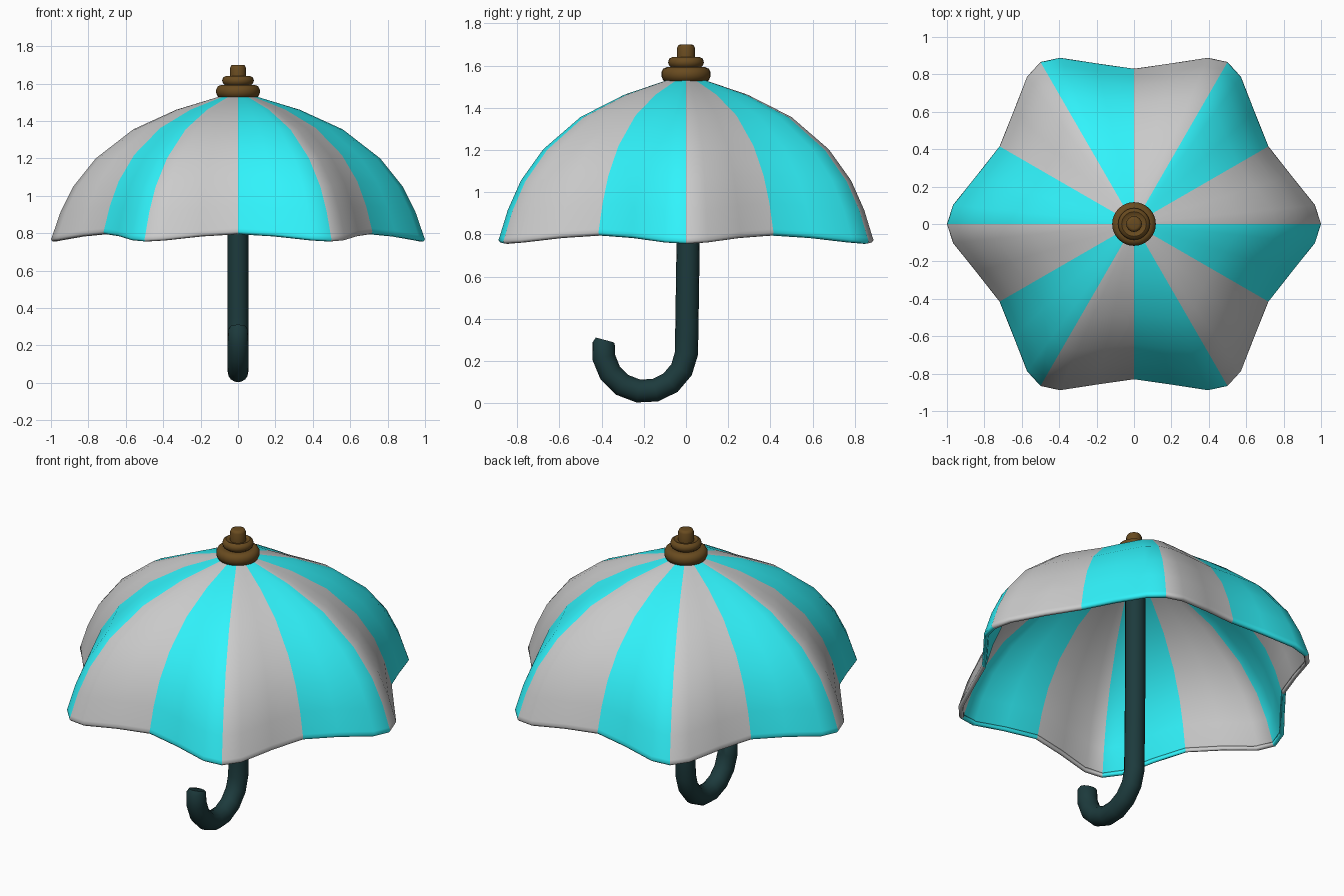
import bpy, bmesh
from math import sin, cos, pi, radians

if "Cube" in bpy.data.objects:
    bpy.data.objects.remove(bpy.data.objects["Cube"])


def material(name, rgb):
    m = bpy.data.materials.new(name)
    m.diffuse_color = (*rgb, 1)
    m.use_nodes = True
    m.node_tree.nodes["Principled BSDF"].inputs["Base Color"].default_value = m.diffuse_color
    return m


def make_object(name, bm, mats, angle=50):
    bmesh.ops.recalc_face_normals(bm, faces=bm.faces)
    me = bpy.data.meshes.new(name)
    bm.to_mesh(me)
    bm.free()
    for m in mats:
        me.materials.append(m)
    ob = bpy.data.objects.new(name, me)
    bpy.context.collection.objects.link(ob)
    bpy.ops.object.select_all(action='DESELECT')
    ob.select_set(True)
    bpy.context.view_layer.objects.active = ob
    bpy.ops.object.shade_smooth_by_angle(angle=radians(angle))
    return ob


def bridge(bm, a, b):
    n = len(a)
    return [bm.faces.new((a[i], a[(i + 1) % n], b[(i + 1) % n], b[i])) for i in range(n)]


grey = material("canopy_grey", (0.52, 0.52, 0.52))
cyan = material("canopy_cyan", (0.03, 0.9, 0.97))
wood = material("finial_brown", (0.14, 0.07, 0.014))
dark = material("handle_dark", (0.012, 0.043, 0.046))

# Canopy: rib profile swept round six lobes, ribs wide and valleys pulled in
rib = [(0.1, 1.53), (0.33, 1.46), (0.56, 1.355), (0.76, 1.2), (0.88, 1.05),
       (0.95, 0.91), (0.993, 0.785), (1.0, 0.767), (0.992, 0.756), (0.975, 0.755)]
half = [(0, 0.0), (6, 0.16), (17, 0.7), (30, 1.0)]      # angle, valley depth
lobe = half + [(60 - a, d) for a, d in half[2:0:-1]]
bm = bmesh.new()
rings = []
for r, z in rib:
    ring = []
    for k in range(6):
        for a, d in lobe:
            t = radians(a + 60 * k)
            rr = r * (1 - 0.17 * d * r ** 0.3)
            ring.append(bm.verts.new((rr * cos(t), rr * sin(t), z + 0.042 * d * r ** 3)))
    rings.append(ring)
apex = bm.verts.new((0, 0, 1.545))
n = len(rings[0])
for i in range(n):
    bm.faces.new((apex, rings[0][i], rings[0][(i + 1) % n])).material_index = (i // 3) % 2
for a, b in zip(rings, rings[1:]):
    for i, f in enumerate(bridge(bm, a, b)):
        f.material_index = (i // 3) % 2
canopy = make_object("canopy", bm, [grey, cyan], 60)
thick = canopy.modifiers.new("thickness", 'SOLIDIFY')
thick.thickness = 0.022
thick.offset = -1

# Handle: straight pole running into a hook with a rounded tip, swept as a tube
path = [(0.012, 1.52, 0.055), (0.01, 0.75, 0.055), (0.004, 0.35, 0.055)]
path += [(-0.195 + 0.198 * cos(t), 0.253 + 0.198 * sin(t), 0.055)
         for t in [-radians(5 + 23.5 * i) for i in range(8)]]
path += [(-0.391, 0.285, 0.053), (-0.387, 0.3, 0.042)]
bm = bmesh.new()
rings = []
for i, (y, z, r) in enumerate(path):
    p, q = path[max(i - 1, 0)], path[min(i + 1, len(path) - 1)]
    dy, dz = q[0] - p[0], q[1] - p[1]
    ln = (dy * dy + dz * dz) ** 0.5
    ny, nz = -dz / ln, dy / ln
    rings.append([bm.verts.new((r * cos(t), y + ny * r * sin(t), z + nz * r * sin(t)))
                  for t in [2 * pi * j / 16 for j in range(16)]])
for a, b in zip(rings, rings[1:]):
    bridge(bm, a, b)
bm.faces.new(rings[0])
bm.faces.new(rings[-1])
make_object("handle", bm, [dark])

# Finial: stepped, rounded turning on top
prof = [(0.09, 1.522), (0.108, 1.53), (0.117, 1.55), (0.117, 1.568), (0.108, 1.585), (0.09, 1.593),
        (0.068, 1.59), (0.08, 1.6), (0.085, 1.615), (0.08, 1.632), (0.066, 1.64), (0.05, 1.632),
        (0.042, 1.632), (0.042, 1.685), (0.036, 1.697), (0.026, 1.7)]
bm = bmesh.new()
rings = [[bm.verts.new((r * cos(2 * pi * j / 24), r * sin(2 * pi * j / 24), z)) for j in range(24)]
         for r, z in prof]
for a, b in zip(rings, rings[1:]):
    bridge(bm, a, b)
bm.faces.new(rings[0])
bm.faces.new(rings[-1])
make_object("finial", bm, [wood])
